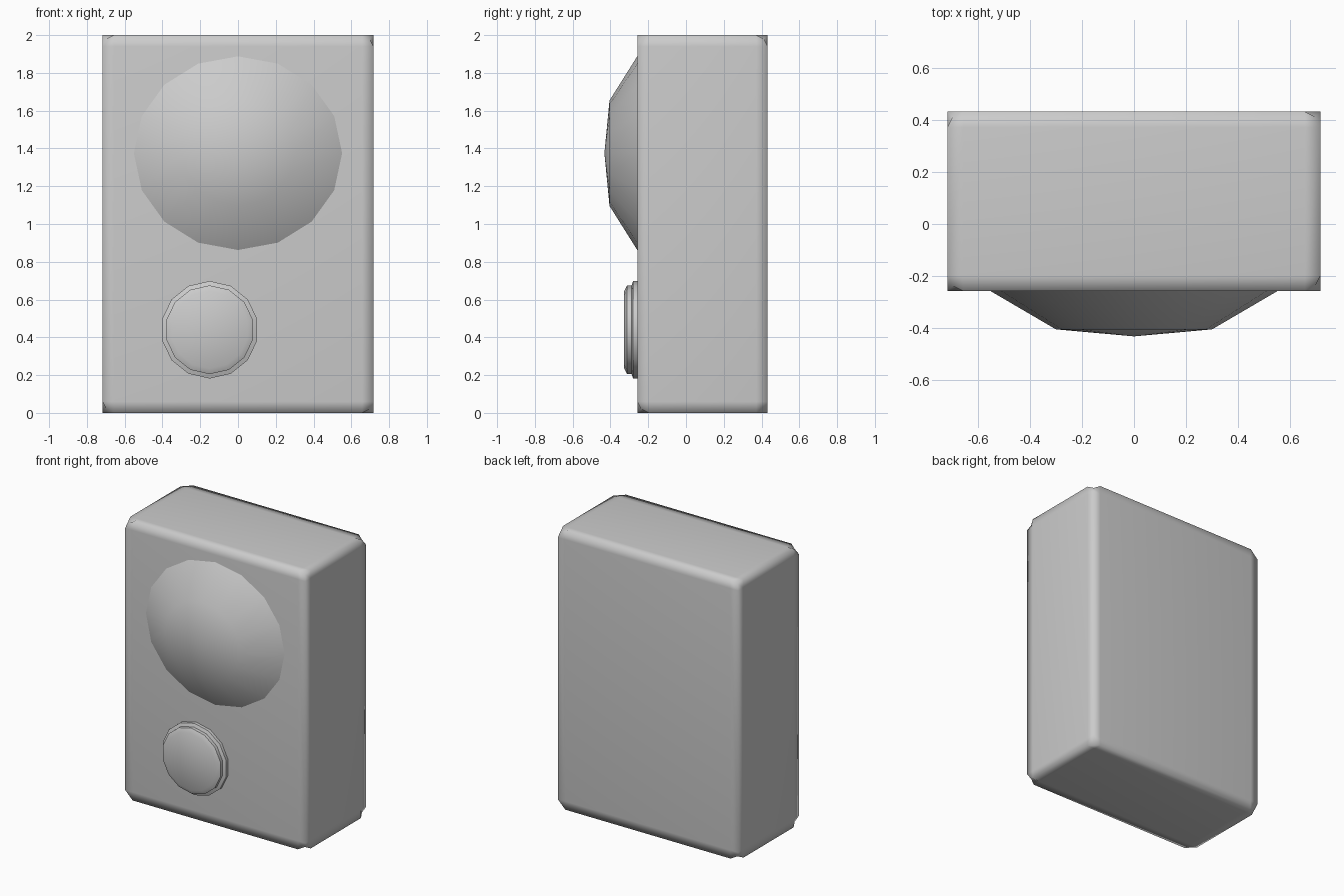
import bpy, bmesh, math
from mathutils import Vector

if "Cube" in bpy.data.objects:
    bpy.data.objects.remove(bpy.data.objects["Cube"])


def finish(bm, name, angle):
    bmesh.ops.recalc_face_normals(bm, faces=bm.faces[:])
    me = bpy.data.meshes.new(name)
    bm.to_mesh(me)
    bm.free()
    ob = bpy.data.objects.new(name, me)
    bpy.context.collection.objects.link(ob)
    bpy.ops.object.select_all(action='DESELECT')
    ob.select_set(True)
    bpy.context.view_layer.objects.active = ob
    bpy.ops.object.shade_smooth_by_angle(angle=math.radians(angle))
    return ob


def front_lathe(name, cx, cz, profile, sides, angle, squash=1.0):
    """Revolve (radius, y) points around an axis along y; radius 0 closes with a point."""
    bm = bmesh.new()
    rings = []
    for r, y in profile:
        if r == 0:
            rings.append([bm.verts.new((cx, y, cz))] * sides)
            continue
        ring = []
        for i in range(sides):
            a = 2 * math.pi * i / sides
            ring.append(bm.verts.new((cx + r * math.sin(a), y, cz + r * squash * math.cos(a))))
        rings.append(ring)
    for lo, hi in zip(rings, rings[1:]):
        for i in range(sides):
            j = (i + 1) % sides
            quad = [lo[i], lo[j], hi[j], hi[i]]
            bm.faces.new(list(dict.fromkeys(quad)))
    return finish(bm, name, angle)


# Body: box with support loops near the edges and clipped corners
half, centre, band = Vector((0.717, 0.345, 1.0)), Vector((0, 0.087, 1.0)), 0.06
bm = bmesh.new()
bmesh.ops.create_cube(bm, size=2)
bmesh.ops.scale(bm, vec=half, verts=bm.verts[:])
corners = bm.verts[:]
for axis in range(3):
    for s in (-1, 1):
        n = Vector((0, 0, 0))
        n[axis] = s
        bmesh.ops.bisect_plane(bm, geom=bm.verts[:] + bm.edges[:] + bm.faces[:],
                               plane_co=n * (half[axis] - band), plane_no=n)
for v in corners:
    v.co -= Vector([math.copysign(band / 3, c) for c in v.co])
bmesh.ops.translate(bm, vec=centre, verts=bm.verts[:])
finish(bm, "body", 100)

# Large faceted dome blended into the front
front_lathe("dome", 0, 1.375, [(0.565, -0.25), (0.30, -0.405), (0, -0.432)], 16, 60, 0.93)

# Button with its thin surrounding rim
bx, bz = -0.15, 0.44
front_lathe("button_rim", bx, bz,
            [(0.258, -0.25), (0.258, -0.28), (0.235, -0.288), (0.235, -0.25)], 14, 30)
front_lathe("button", bx, bz,
            [(0.235, -0.25), (0.235, -0.312), (0.205, -0.327), (0, -0.329)], 14, 60)
